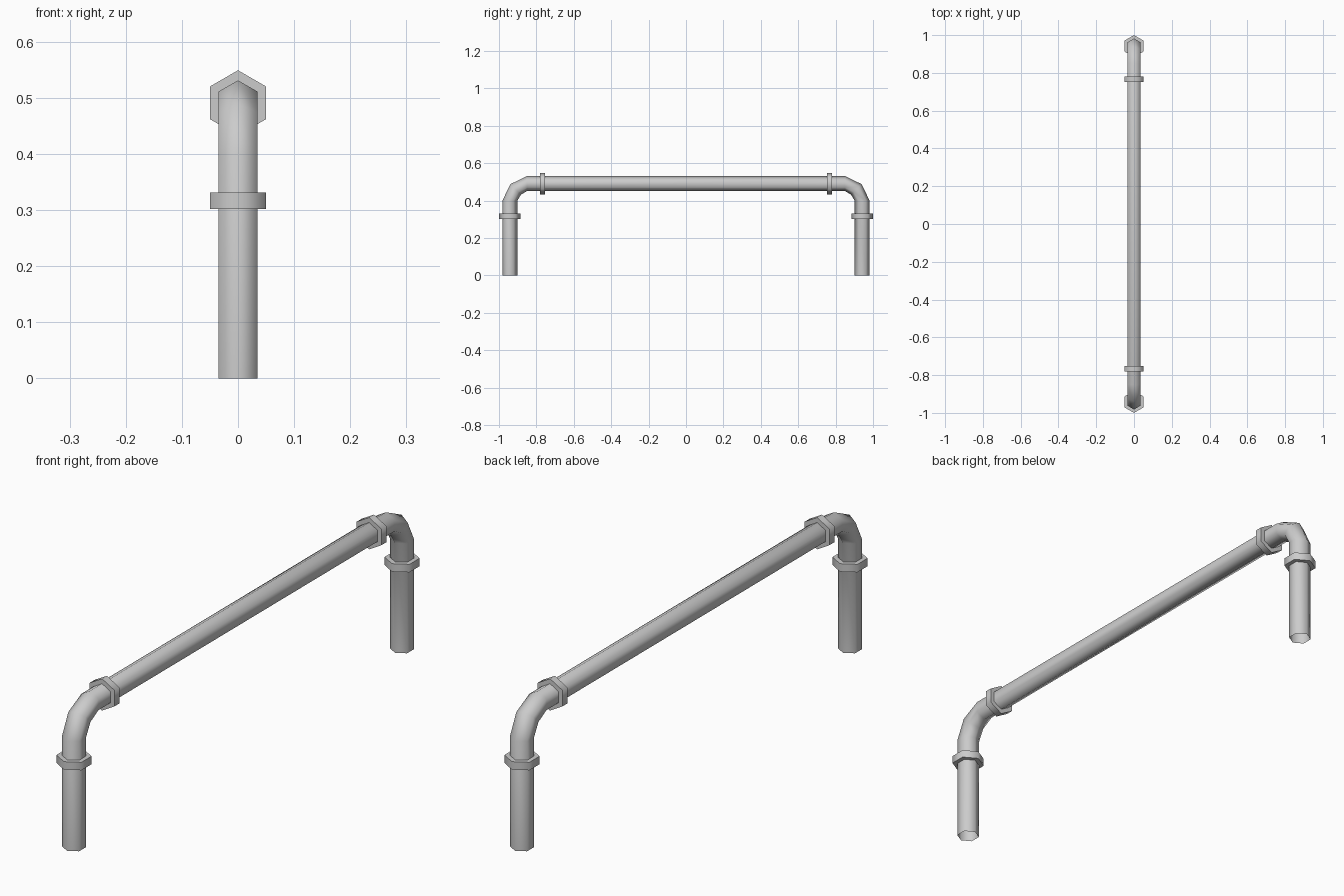
import bpy, bmesh, math
from mathutils import Vector

cube = bpy.data.objects.get("Cube")
if cube:
    bpy.data.objects.remove(cube, do_unlink=True)

# Single grey metal colour
metal = bpy.data.materials.new("grey_metal")
metal.use_nodes = True
GREY = (0.6, 0.6, 0.6, 1)
metal.diffuse_color = GREY
metal.node_tree.nodes["Principled BSDF"].inputs["Base Color"].default_value = GREY

LEG_Y, RAIL_Z = 0.942, 0.491
PIPE_R, COLLAR_R, BEND_R = 0.04, 0.058, 0.092


def hex_sweep(name, path, radius, caps, angle):
    """Sweep a hexagon, one corner outward, along (point, normal) pairs in the YZ plane."""
    bm = bmesh.new()
    rings = []
    for point, normal in path:
        ring = []
        for i in range(6):
            a = math.radians(90 + 60 * i)
            offset = Vector((math.cos(a), 0, 0)) + normal * math.sin(a)
            ring.append(bm.verts.new(point + offset * radius))
        rings.append(ring)
    for r1, r2 in zip(rings, rings[1:]):
        for i in range(6):
            j = (i + 1) % 6
            bm.faces.new((r1[i], r1[j], r2[j], r2[i]))
    if caps:
        bm.faces.new(rings[0])
        bm.faces.new(rings[-1])
    bmesh.ops.recalc_face_normals(bm, faces=bm.faces)
    mesh = bpy.data.meshes.new(name)
    bm.to_mesh(mesh)
    bm.free()
    mesh.materials.append(metal)
    obj = bpy.data.objects.new(name, mesh)
    bpy.context.collection.objects.link(obj)
    bpy.ops.object.select_all(action="DESELECT")
    obj.select_set(True)
    bpy.context.view_layer.objects.active = obj
    bpy.ops.object.shade_smooth_by_angle(angle=math.radians(angle))


# Open-ended pipe: leg, two-step elbow, rail, elbow, leg
def half_path(side):
    points = [(Vector((0, side * LEG_Y, 0)), Vector((0, side, 0)))]
    centre = Vector((0, side * (LEG_Y - BEND_R), RAIL_Z - BEND_R))
    for deg, r in ((0, BEND_R), (45, BEND_R - 0.006), (90, BEND_R)):
        a = math.radians(deg)
        n = Vector((0, side * math.cos(a), math.sin(a)))
        points.append((centre + n * r, n))
    return points


hex_sweep("bent_pipe", half_path(-1) + half_path(1)[::-1], PIPE_R, False, 70)

# Hexagonal collars on the legs and the rail
for side, label in ((-1, "front"), (1, "back")):
    out, up = Vector((0, side, 0)), Vector((0, 0, 1))
    leg = [(Vector((0, side * LEG_Y, z)), out) for z in (0.302, 0.331)]
    rail = [(Vector((0, side * y, RAIL_Z)), up) for y in (0.753, 0.781)]
    hex_sweep(label + "_leg_collar", leg, COLLAR_R, True, 70)
    hex_sweep(label + "_rail_collar", rail, COLLAR_R, True, 70)
